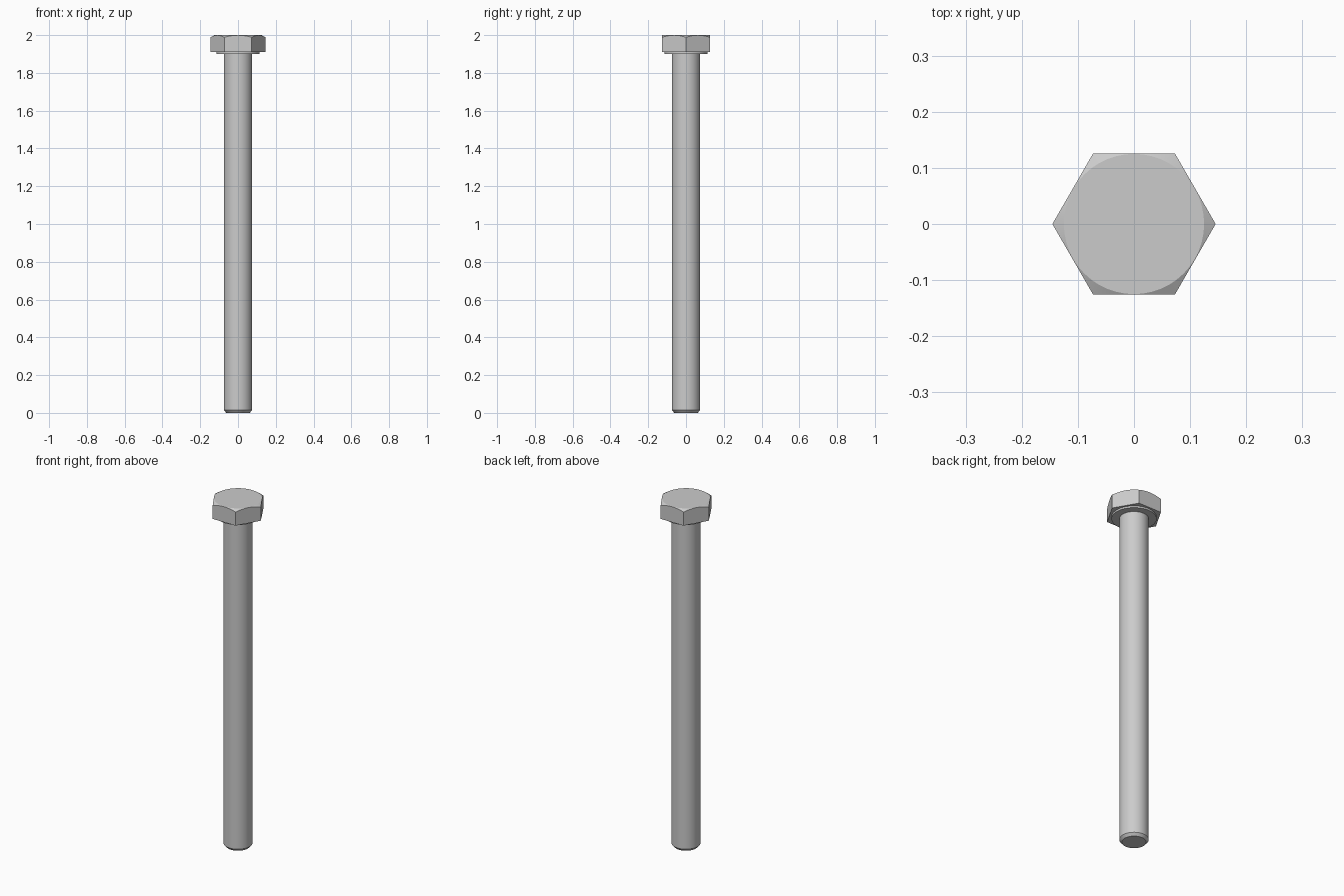
import bpy, bmesh, math

cube = bpy.data.objects.get("Cube")
if cube:
    bpy.data.objects.remove(cube, do_unlink=True)

SIDES = 48
APOTHEM = 0.126      # half the head's width across flats
FLAT = 0.125         # radius of the round faces on the head
SHANK = 0.075

steel = bpy.data.materials.new("grey_steel")
steel.use_nodes = True
steel.diffuse_color = (0.6, 0.6, 0.6, 1)
steel.node_tree.nodes["Principled BSDF"].inputs["Base Color"].default_value = (0.6, 0.6, 0.6, 1)


def hexagon(angle):
    """Distance from the axis to the hexagon's outline."""
    return APOTHEM / math.cos(angle % (math.pi / 3) - math.pi / 6)


def circle(radius, z):
    return lambda a: (radius, z)


def chamfered(z, slope):
    """Hexagon outline whose height changes towards the corners."""
    return lambda a: (hexagon(a), z + slope * (hexagon(a) - FLAT))


def stack_rings(name, rings):
    """Skin a closed solid through rings, from bottom to top."""
    bm = bmesh.new()
    loops = []
    for ring in rings:
        loop = []
        for i in range(SIDES):
            a = math.tau * i / SIDES
            r, z = ring(a)
            loop.append(bm.verts.new((r * math.cos(a), r * math.sin(a), z)))
        loops.append(loop)
    for low, high in zip(loops, loops[1:]):
        for i in range(SIDES):
            j = (i + 1) % SIDES
            bm.faces.new((low[i], low[j], high[j], high[i]))
    bm.faces.new(loops[0][::-1])
    bm.faces.new(loops[-1])
    mesh = bpy.data.meshes.new(name)
    bm.to_mesh(mesh)
    bm.free()
    mesh.materials.append(steel)
    obj = bpy.data.objects.new(name, mesh)
    bpy.context.collection.objects.link(obj)
    bpy.ops.object.select_all(action="DESELECT")
    obj.select_set(True)
    bpy.context.view_layer.objects.active = obj
    bpy.ops.object.shade_smooth_by_angle(angle=math.radians(20))
    return obj


# Shank with a chamfered tip
stack_rings("shank", [circle(0.062, 0), circle(SHANK, 0.015), circle(SHANK, 1.905)])

# Thin round bearing face under the head
stack_rings("washer_face", [circle(0.115, 1.9), circle(0.115, 1.912)])

# Hexagonal head, its top corners cut by a cone
stack_rings("hex_head", [chamfered(1.91, 0), chamfered(2, -0.577), circle(FLAT, 2)])
